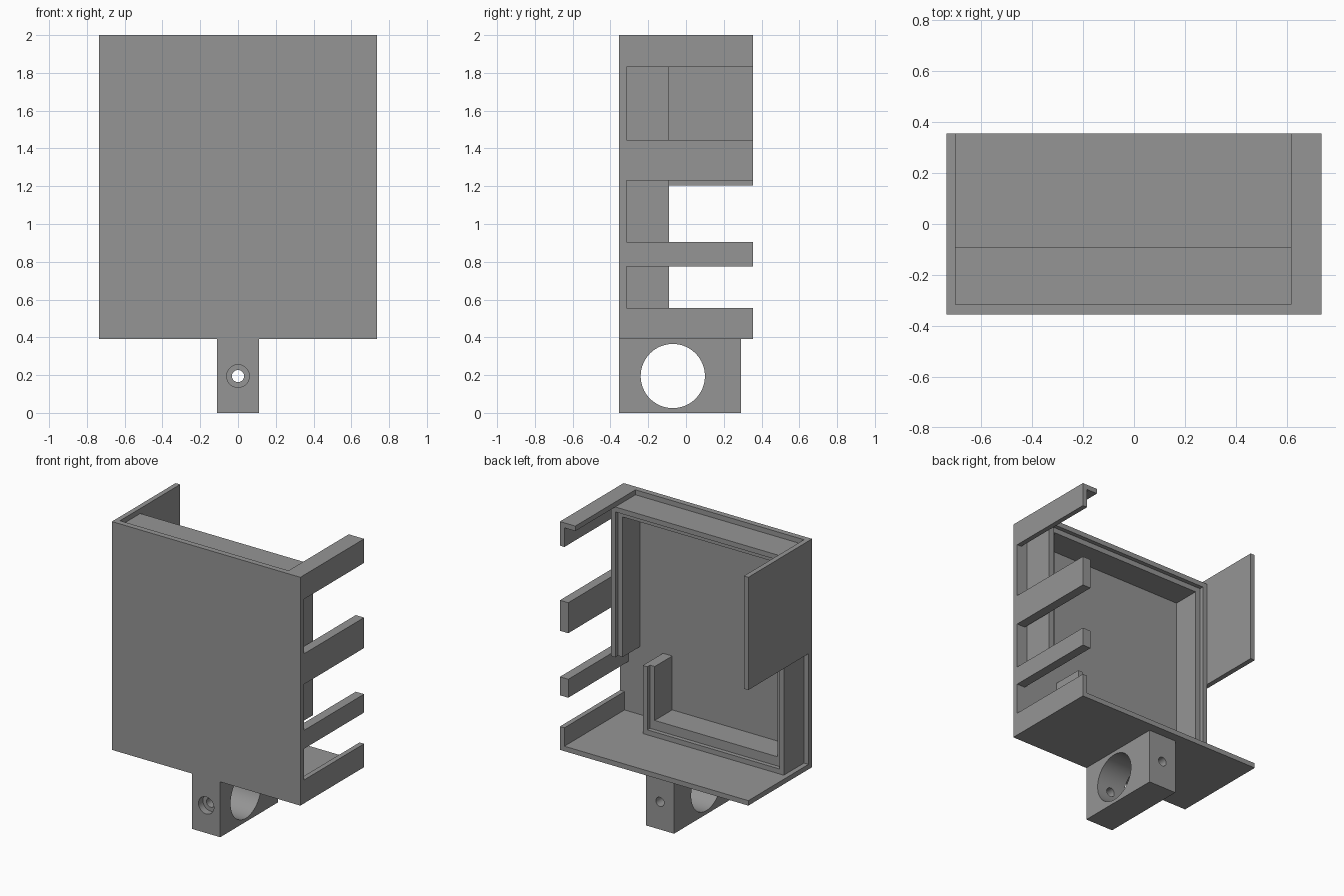
import bpy, bmesh, math

if "Cube" in bpy.data.objects:
    bpy.data.objects.remove(bpy.data.objects["Cube"])

grey = bpy.data.materials.new("plain_grey")
grey.diffuse_color = (0.3, 0.3, 0.3, 1)
grey.use_nodes = True
grey.node_tree.nodes["Principled BSDF"].inputs["Base Color"].default_value = grey.diffuse_color


def add_object(name, bm):
    bmesh.ops.recalc_face_normals(bm, faces=bm.faces)
    mesh = bpy.data.meshes.new(name)
    bm.to_mesh(mesh)
    bm.free()
    mesh.materials.append(grey)
    ob = bpy.data.objects.new(name, mesh)
    bpy.context.collection.objects.link(ob)
    return ob


def prism(name, outline, y0, y1):
    """Extrude an x-z outline along y."""
    bm = bmesh.new()
    face = bm.faces.new([bm.verts.new((x, y0, z)) for x, z in outline])
    new = bmesh.ops.extrude_face_region(bm, geom=[face])["geom"]
    verts = [v for v in new if isinstance(v, bmesh.types.BMVert)]
    bmesh.ops.translate(bm, verts=verts, vec=(0, y1 - y0, 0))
    return add_object(name, bm)


def box(name, x0, x1, y0, y1, z0, z1):
    return prism(name, [(x0, z0), (x1, z0), (x1, z1), (x0, z1)], y0, y1)


def drill(target, radius, depth, location, rotation):
    """Cut a round hole and remove the cutter."""
    bpy.ops.mesh.primitive_cylinder_add(vertices=64, radius=radius, depth=depth,
                                        location=location, rotation=rotation)
    cutter = bpy.context.object
    cutter.hide_render = True
    mod = target.modifiers.new("hole", 'BOOLEAN')
    mod.operation = 'DIFFERENCE'
    mod.solver = 'EXACT'
    mod.object = cutter
    bpy.ops.object.select_all(action='DESELECT')
    target.select_set(True)
    bpy.context.view_layer.objects.active = target
    bpy.ops.object.modifier_apply(modifier=mod.name)
    bpy.data.objects.remove(cutter)


W, D, T = 0.735, 0.355, 0.035      # half width, half depth, wall thickness
BOTTOM, TOP = 0.39, 2.0
INNER = -0.315                     # back of the front plate

# Shell: front plate, floor and the tall side wall
box("front_plate", -W, W, -D, INNER, BOTTOM, TOP)
box("floor", -W, W, INNER, D, BOTTOM, BOTTOM + T)
box("left_wall", -W, -W + T, INNER, D, 1.205, TOP)

# Right side arms
box("bottom_arm", W - T, W, INNER, D, BOTTOM + T, 0.555)
box("lower_arm", W - 0.065, W, INNER, D, 0.775, 0.905)
box("middle_arm", W - 0.065, W, INNER, D, 1.23, 1.445)
# Top arm with its inward lip
prism("top_arm", [(W, 1.83), (W, TOP), (0.615, TOP), (0.615, TOP - T),
                  (W - T, TOP - T), (W - T, 1.83)], INNER, D)


# Stepped inner frame, open where it jogs on the right
def frame(name, w, base, y0, y1):
    z0, z1, end = BOTTOM + T, TOP - T, 0.905
    left, low, high = -W + T, 0.40, 0.65
    prism(name, [(low, end), (low, z0), (left, z0), (left, z1), (high, z1),
                 (high, end), (high - w, end), (high - w, z1 - w),
                 (left + w, z1 - w), (left + w, z0 + base),
                 (low - w, z0 + base), (low - w, end)], y0, y1)


frame("frame_ledge", 0.072, 0.10, INNER, -0.12)
frame("frame_rim", T, T, -0.12, -0.09)

# Mounting block: large cross bore, screw hole and counterbore
mount = box("mount_block", -0.11, 0.11, -D, 0.29, 0, BOTTOM)
drill(mount, 0.17, 1, (0, -0.07, 0.195), (0, math.pi / 2, 0))
drill(mount, 0.032, 2, (0, 0, 0.195), (math.pi / 2, 0, 0))
drill(mount, 0.06, 0.1, (0, -D, 0.195), (math.pi / 2, 0, 0))
bpy.ops.object.shade_smooth_by_angle(angle=math.radians(30))
